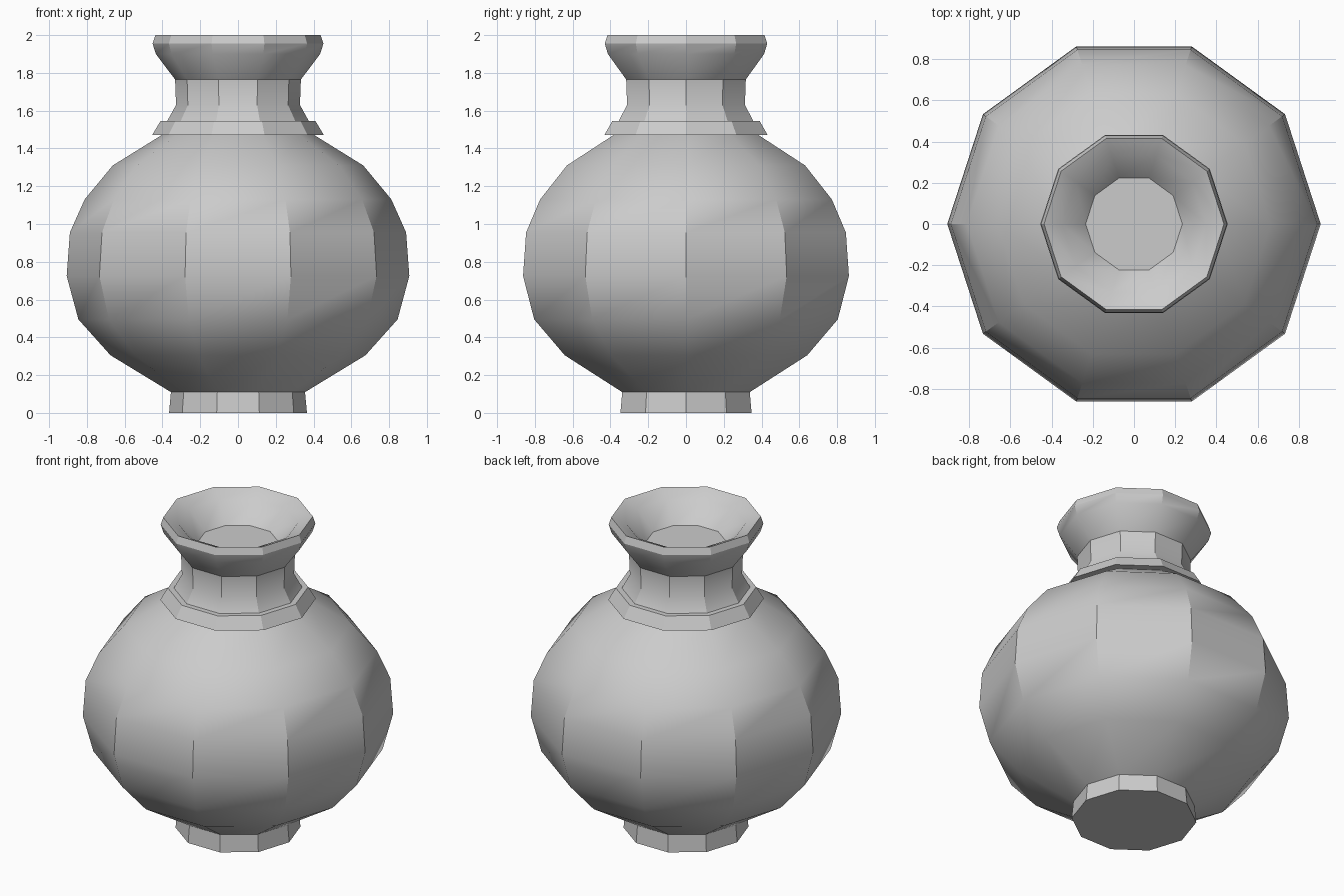
import bpy, math

if "Cube" in bpy.data.objects:
    bpy.data.objects.remove(bpy.data.objects["Cube"])

SIDES = 10


def lathe(name, profile):
    """Spin a (radius, z) profile, listed from bottom to top, and cap both ends."""
    verts, faces = [], []
    for r, z in profile:
        for i in range(SIDES):
            a = 2 * math.pi * i / SIDES
            verts.append((r * math.cos(a), r * math.sin(a), z))
    for k in range(len(profile) - 1):
        for i in range(SIDES):
            j = (i + 1) % SIDES
            b = k * SIDES
            faces.append((b + i, b + j, b + SIDES + j, b + SIDES + i))
    last = (len(profile) - 1) * SIDES
    faces.append(tuple(reversed(range(SIDES))))
    faces.append(tuple(range(last, last + SIDES)))
    mesh = bpy.data.meshes.new(name)
    mesh.from_pydata(verts, [], faces)
    obj = bpy.data.objects.new(name, mesh)
    bpy.context.collection.objects.link(obj)
    bpy.ops.object.select_all(action='DESELECT')
    obj.select_set(True)
    bpy.context.view_layer.objects.active = obj
    bpy.ops.object.shade_smooth_by_angle(angle=math.radians(30))
    return obj


lathe("vase", [
    # foot
    (0.365, 0.0), (0.355, 0.11),
    # round belly
    (0.675, 0.305), (0.845, 0.495), (0.907, 0.725), (0.89, 0.955),
    (0.812, 1.13), (0.663, 1.31), (0.405, 1.47),
    # shoulder collar
    (0.455, 1.47), (0.41, 1.545), (0.375, 1.545),
    # neck and flared lip
    (0.328, 1.63), (0.333, 1.765), (0.435, 1.90), (0.452, 1.955), (0.437, 2.0),
    # shallow mouth with a closed floor
    (0.35, 1.96), (0.235, 1.84),
])
